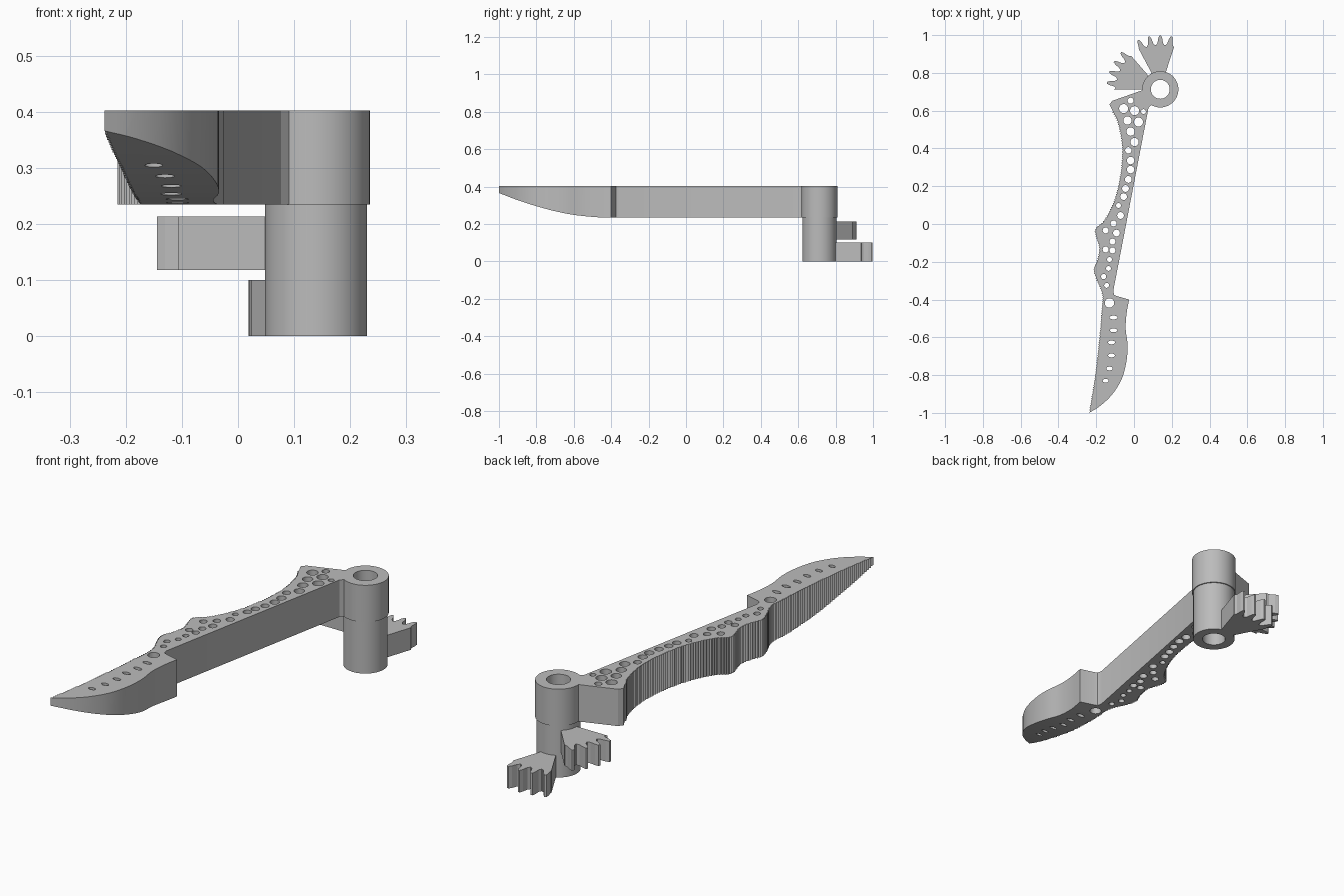
import bpy, bmesh
from math import sin, cos, pi, radians, hypot
from mathutils import Vector

if "Cube" in bpy.data.objects:
    bpy.data.objects.remove(bpy.data.objects["Cube"])

HUB = (0.139, 0.713)
BOTTOM, TOP = 0.235, 0.402

metal = bpy.data.materials.new("plain grey")
metal.use_nodes = True
grey = (0.5, 0.5, 0.5, 1)
metal.diffuse_color = grey
metal.node_tree.nodes["Principled BSDF"].inputs["Base Color"].default_value = grey


def prisms(name, outlines, low, high, axis="z"):
    """Extrude closed outlines between two levels along z or x."""
    bm = bmesh.new()
    for outline in outlines:
        rings = []
        for w in (low, high):
            rings.append([bm.verts.new((u, v, w) if axis == "z" else (w, u, v))
                          for u, v in outline])
        a, b = rings
        n = len(a)
        bm.faces.new(a)
        bm.faces.new(b)
        for i in range(n):
            j = (i + 1) % n
            bm.faces.new((a[i], a[j], b[j], b[i]))
    bmesh.ops.recalc_face_normals(bm, faces=bm.faces)
    mesh = bpy.data.meshes.new(name)
    bm.to_mesh(mesh)
    bm.free()
    mesh.materials.append(metal)
    ob = bpy.data.objects.new(name, mesh)
    bpy.context.collection.objects.link(ob)
    return ob


def activate(ob):
    bpy.ops.object.select_all(action="DESELECT")
    ob.select_set(True)
    bpy.context.view_layer.objects.active = ob


def cut(ob, cutter):
    cutter.hide_render = True
    mod = ob.modifiers.new("cut", "BOOLEAN")
    mod.operation, mod.solver, mod.object = "DIFFERENCE", "EXACT", cutter
    activate(ob)
    bpy.ops.object.modifier_apply(modifier=mod.name)
    bpy.data.objects.remove(cutter)


def smooth(ob):
    activate(ob)
    bpy.ops.object.shade_smooth_by_angle(angle=radians(25))


def ellipse(x, y, rx, ry, n=20):
    return [(x + rx * cos(2 * pi * i / n), y + ry * sin(2 * pi * i / n)) for i in range(n)]


def polar(r, degrees):
    a = radians(degrees)
    return HUB[0] + r * cos(a), HUB[1] + r * sin(a)


def spline(points, step):
    """Even samples on a smooth curve through the points."""
    p = [Vector(q) for q in points]
    p = [p[0] * 2 - p[1]] + p + [p[-1] * 2 - p[-2]]
    out = []
    for a, b, c, d in zip(p, p[1:], p[2:], p[3:]):
        n = max(1, round((c - b).length / step))
        for i in range(n):
            t = i / n
            out.append(b + (c - a) * t / 2 + (a * 2 - b * 5 + c * 4 - d) * t * t / 2
                       + (b * 3 - a - c * 3 + d) * t ** 3 / 2)
    return out + [p[-2]]


# Arm outline: serrated back, curved blade, straight inner edge
back = spline([(-.114, .595), (-.087, .542), (-.066, .447), (-.061, .368), (-.071, .262),
               (-.093, .156), (-.124, .077), (-.161, .013), (-.198, -.019), (-.204, -.05),
               (-.183, -.125), (-.193, -.188), (-.212, -.24), (-.198, -.294), (-.167, -.373),
               (-.172, -.479), (-.183, -.611), (-.204, -.796), (-.235, -.99)], 0.006)
serrated = []
for i, p in enumerate(back):
    d = back[min(i + 1, len(back) - 1)] - back[max(i - 1, 0)]
    out = Vector((d.y, -d.x)).normalized() * (0.003 if i % 2 else -0.003)
    serrated.append(p + out)
blade = spline([(-.238, -1), (-.183, -.966), (-.119, -.907), (-.066, -.823), (-.04, -.728),
                (-.034, -.638), (-.044, -.558), (-.04, -.479), (-.026, -.4)], 0.025)
inner = [(-.093, -.381), (-.105, -.375), (-.11, -.355), (.077, .616), (.1, .64),
         (.075, .67), (.05, .71), (-.115, .652), (-.13, .632)]
arm = prisms("arm_blade", [serrated + blade + inner], BOTTOM, TOP)

# Underside of the blade sweeps up to the tip
sweep = spline([(-1.03, .378), (-1, .366), (-.89, .324), (-.75, .281), (-.62, .252),
                (-.5, .238), (-.4, .232)], 0.03)
cut(arm, prisms("sweep_cutter", [sweep + [(-.4, .1), (-1.03, .1)]], -.5, .3, "x"))

# Round holes along the arm, and slots in the blade
holes = [(-.018, .653, .016), (-.055, .611, .024), (.003, .6, .024), (.05, .595, .013),
         (-.035, .548, .022), (.024, .54, .024), (-.018, .489, .022), (.003, .434, .022),
         (-.03, .39, .017), (-.018, .336, .02), (-.018, .288, .02), (-.03, .236, .018),
         (-.045, .188, .018), (-.055, .145, .018), (-.082, .098, .013), (-.071, .045, .018),
         (-.108, .003, .016), (-.15, -.034, .016), (-.093, -.048, .018), (-.114, -.093, .016),
         (-.15, -.135, .016), (-.114, -.14, .016), (-.13, -.188, .013), (-.135, -.235, .013),
         (-.161, -.278, .014), (-.145, -.325, .013), (-.13, -.418, .025)]
slots = [(-.108, -.495), (-.108, -.563), (-.119, -.627), (-.119, -.696),
         (-.13, -.765), (-.15, -.83)]
outlines = [ellipse(x, y, r, r) for x, y, r in holes]
outlines += [ellipse(x, y, .021 - .001 * i, .01) for i, (x, y) in enumerate(slots)]
cut(arm, prisms("hole_cutter", outlines, 0, 1))
smooth(arm)

# Hollow hub: wider collar on the arm, narrower tube below
for name, r, low, high in (("hub_collar", .096, BOTTOM, TOP), ("hub_tube", .091, 0, BOTTOM)):
    hub = prisms(name, [ellipse(*HUB, r, r, 64)], low, high)
    cut(hub, prisms("bore_cutter", [ellipse(*HUB, .05, .05, 48)], -1, 1))
    smooth(hub)

# Toothed gear sectors
tooth = [(.235, 5.5), (.245, 3.4), (.27, 2.2), (.285, .9)]
profile = [(r, -a) for r, a in tooth] + tooth[::-1]
for name, start, end, low, high in (("lower_gear_sector", 72, 118, 0, .1),
                                    ("upper_gear_sector", 131, 180, .118, .213)):
    outline = [polar(.075, end), polar(.075, start), polar(.235, start)]
    for k in range(4):
        centre = start + 6 + 12 * k
        outline += [polar(r, centre + a) for r, a in profile if start < centre + a < end]
    outline.append(polar(.245, end))
    prisms(name, [outline], low, high)
